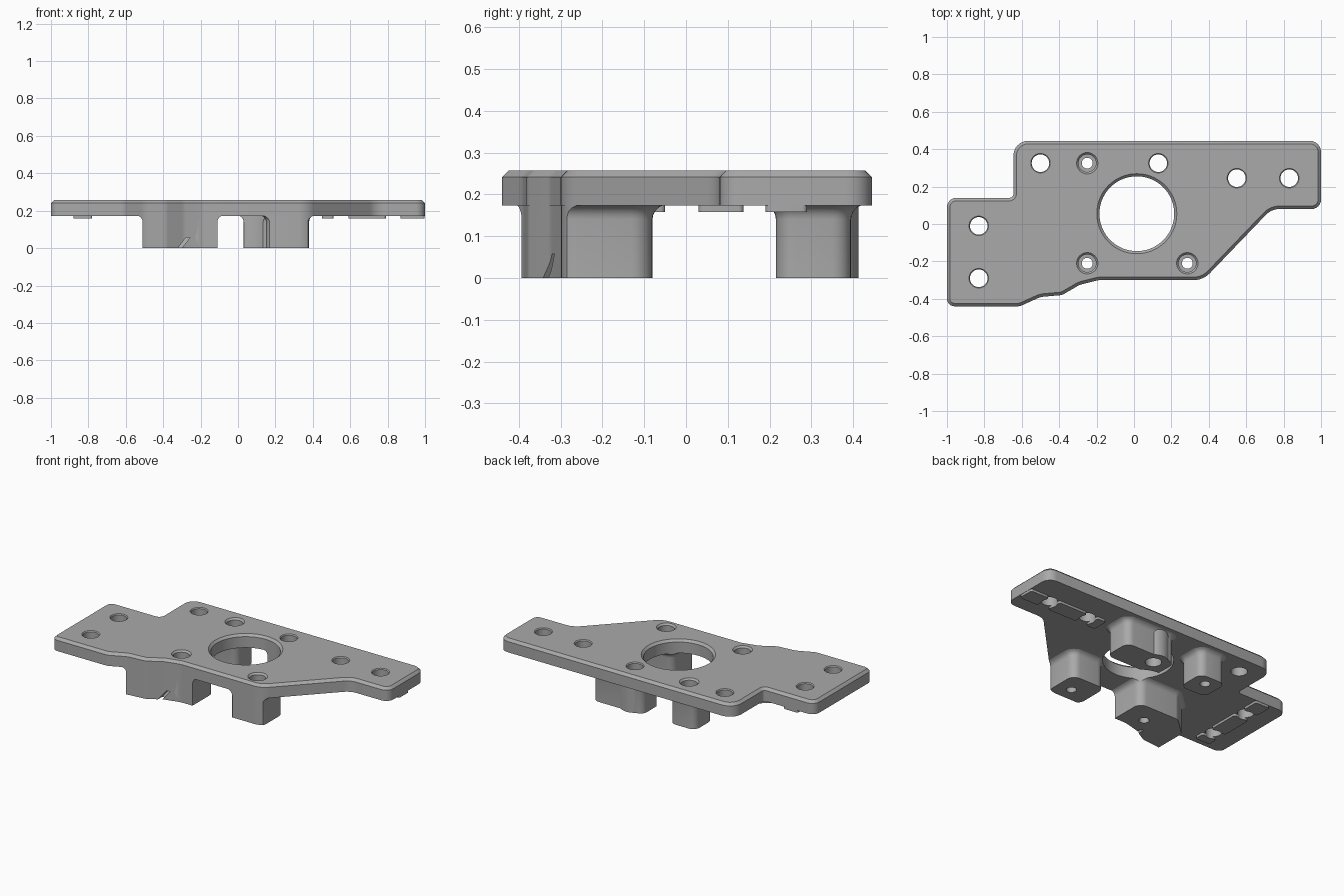
import bpy, bmesh, math
from mathutils import Vector

cube = bpy.data.objects.get("Cube")
if cube:
    bpy.data.objects.remove(cube, do_unlink=True)

grey = bpy.data.materials.new("plain grey")
grey.use_nodes = True
colour = (0.4, 0.4, 0.4, 1)
grey.diffuse_color = colour
grey.node_tree.nodes["Principled BSDF"].inputs["Base Color"].default_value = colour

BOTTOM, TOP = 0.173, 0.257


def rounded(corners, steps=6):
    """Outline from (x, y, radius) corners, each turned into an arc."""
    out = []
    for i, (x, y, r) in enumerate(corners):
        p = Vector((x, y))
        a = (Vector(corners[i - 1][:2]) - p).normalized()
        b = (Vector(corners[(i + 1) % len(corners)][:2]) - p).normalized()
        half = a.angle(b) / 2
        if r == 0 or half > 1.55:
            out.append(p)
            continue
        centre = p + (a + b).normalized() * (r / math.sin(half))
        start, end = p + a * (r / math.tan(half)) - centre, p + b * (r / math.tan(half)) - centre
        turn = start.angle_signed(end)
        for k in range(steps + 1):
            t = -turn * k / steps
            c, s = math.cos(t), math.sin(t)
            out.append(centre + Vector((start.x * c - start.y * s, start.x * s + start.y * c)))
    return out


def offset(points, d):
    """Grow a counter-clockwise outline by d."""
    out = []
    for i, p in enumerate(points):
        a = (p - points[i - 1]).normalized()
        b = (points[(i + 1) % len(points)] - p).normalized()
        na, nb = Vector((a.y, -a.x)), Vector((b.y, -b.x))
        out.append(p + (na + nb) * (d / max(0.3, 1 + na.dot(nb))))
    return out


def loft(name, rings):
    """Solid through (outline, z) rings of equal length."""
    bm = bmesh.new()
    loops = [[bm.verts.new((p.x, p.y, z)) for p in pts] for pts, z in rings]
    n = len(loops[0])
    bm.faces.new(loops[0][::-1])
    bm.faces.new(loops[-1])
    for low, high in zip(loops, loops[1:]):
        for i in range(n):
            j = (i + 1) % n
            bm.faces.new((low[i], low[j], high[j], high[i]))
    bmesh.ops.recalc_face_normals(bm, faces=bm.faces)
    mesh = bpy.data.meshes.new(name)
    bm.to_mesh(mesh)
    bm.free()
    obj = bpy.data.objects.new(name, mesh)
    bpy.context.collection.objects.link(obj)
    mesh.materials.append(grey)
    return obj


def circle(x, y, r, n=40):
    return [Vector((x + r * math.cos(math.tau * i / n), y + r * math.sin(math.tau * i / n)))
            for i in range(n)]


def turned(name, x, y, profile, n=40):
    """Round solid from (radius, z) steps."""
    return loft(name, [(circle(x, y, r, n), z) for r, z in profile])


def combine(target, other, operation, keep=False):
    mod = target.modifiers.new("join", "BOOLEAN")
    mod.object, mod.operation, mod.solver = other, operation, "EXACT"
    bpy.context.view_layer.objects.active = target
    bpy.ops.object.modifier_apply(modifier=mod.name)
    if not keep:
        bpy.data.objects.remove(other, do_unlink=True)


def box(x0, x1, y0, y1, r):
    return [(x0, y0, r), (x1, y0, r), (x1, y1, r), (x0, y1, r)]


# Plate with a chamfered top edge
outline = rounded([
    (-1, -.44, .04), (-.61, -.44, .06), (-.5, -.39, .12), (-.385, -.38, .06),
    (-.29, -.325, .08), (-.19, -.3, .1), (.37, -.3, .12), (.735, .08, .1),
    (1, .08, .05), (1, .445, .06), (-.645, .445, .08), (-.645, .14, .02), (-1, .14, .05)])
plate = loft("mounting_plate", [(outline, BOTTOM), (outline, TOP - .016),
                                (offset(outline, -.016), TOP)])

# Bosses that flare into the plate, trimmed to its edge
bosses = {
    "back_left_boss": box(.03, .38, .215, .395, .045),
    "back_right_boss": box(-.34, -.16, .215, .395, .045),
    "front_left_boss": box(.15, .38, -.31, -.08, .05),
    "front_right_boss": [(-.51, -.42, 0), (-.11, -.42, 0), (-.11, -.08, .05),
                         (-.39, -.08, .04), (-.51, -.19, .04)],
}
trim_outline = offset(outline, -.0015)
for name, corners in bosses.items():
    shape = rounded(corners)
    rings = [(shape, 0)]
    for k in range(6):
        t = math.pi / 2 * k / 5
        rings.append((offset(shape, .035 * (1 - math.cos(t))), .14 + .035 * math.sin(t)))
    rings.append((rings[-1][0], .2))
    boss = loft(name, rings)
    combine(boss, loft("trim", [(trim_outline, -.1), (trim_outline, .3)]), "INTERSECT")
    combine(plate, boss, "UNION")

# Locating pads under both ends
pads = [(x0, x1, .19, .29) for x0, x1 in ((.45, .51), (.59, .79), (.87, .998))]
pads += [(-.88, -.78, y0, y1) for y0, y1 in ((-.39, -.33), (-.25, -.05), (.03, .138))]
for pad in pads:
    shape = rounded(box(*pad, .012))
    combine(plate, loft("locating_pad", [(shape, .158), (shape, .19)]), "UNION")

# Large centre opening, then the screw wall that bulges into it
combine(plate, turned("opening", .015, .055,
                      [(.2, -.1), (.2, TOP - .014), (.215, TOP + .001), (.215, .3)], 72), "DIFFERENCE")
combine(plate, turned("screw_wall", .13, .325, [(.088, 0), (.088, TOP - .012), (.077, TOP - .0005)]), "UNION")

# Plain through holes
for x, y in ((-.5, .325), (.13, .325), (.55, .245), (.83, .245), (-.83, -.01), (-.83, -.29)):
    combine(plate, turned("hole", x, y, [(.047, -.1), (.047, TOP - .006),
                                         (.053, TOP + .001), (.053, .3)]), "DIFFERENCE")

# Counterbored screw holes
for x, y in ((-.25, .325), (-.25, -.21), (.285, -.21)):
    combine(plate, turned("screw_hole", x, y, [
        (.029, -.1), (.029, .1), (.047, .1005), (.047, TOP - .011),
        (.058, TOP + .001), (.058, .3)]), "DIFFERENCE")

# Two slanted grooves low on the front wall
for x in (-.312, -.262):
    y = -.33 + (x + .285) * -.55
    foot = [Vector(p) for p in ((x - .011, y - .06), (x + .011, y - .06),
                                (x + .011, y + .015), (x - .011, y + .015))]
    head = [p + Vector((.045, .02)) for p in foot]
    combine(plate, loft("groove", [(foot, -.001), (head, .057)]), "DIFFERENCE")

bpy.ops.object.select_all(action="DESELECT")
plate.select_set(True)
bpy.context.view_layer.objects.active = plate
bpy.ops.object.shade_smooth_by_angle(angle=math.radians(25))
